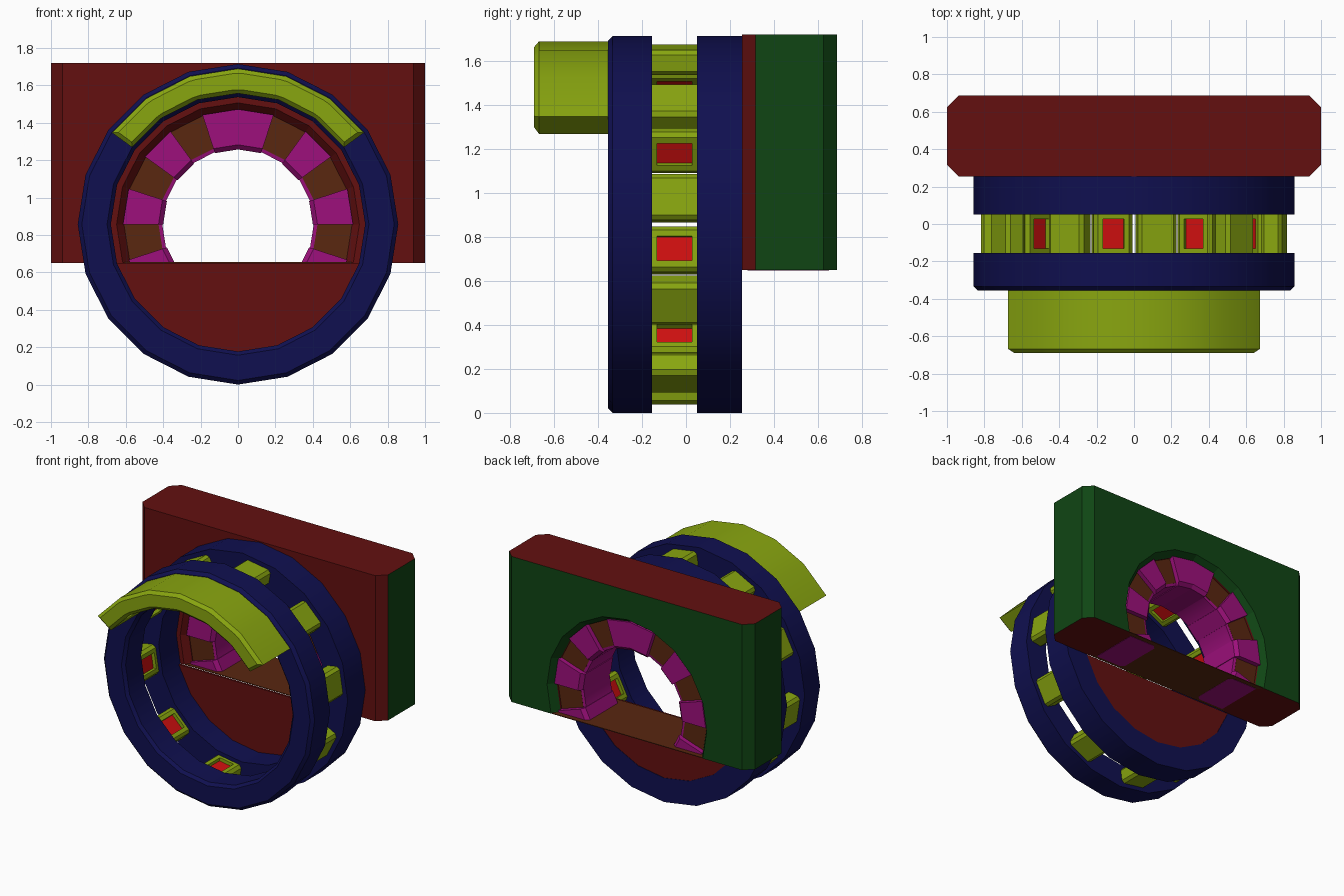
import bpy, bmesh, math
from mathutils import Matrix, Vector

if "Cube" in bpy.data.objects:
    bpy.data.objects.remove(bpy.data.objects["Cube"], do_unlink=True)

AXIS_Z = 0.857          # height of the ring axis
STEP = math.radians(18)  # all round parts have twenty sides
BASE = 0.65             # underside of the rear plate


def material(name, color):
    m = bpy.data.materials.new(name)
    m.use_nodes = True
    rgba = (*color, 1)
    m.diffuse_color = rgba
    m.node_tree.nodes["Principled BSDF"].inputs["Base Color"].default_value = rgba
    return m


NAVY = material("navy", (0.005, 0.005, 0.08))
DARK_RED = material("dark_red", (0.125, 0.005, 0.005))
GREEN = material("dark_green", (0.005, 0.06, 0.007))
LIME = material("olive_lime", (0.25, 0.38, 0.005))
MAGENTA = material("magenta", (0.34, 0.005, 0.2))
BROWN = material("brown", (0.1, 0.02, 0.005))
RED = material("red", (0.65, 0.005, 0.005))


def finish(name, bm, mats, smooth=False):
    bmesh.ops.recalc_face_normals(bm, faces=bm.faces)
    me = bpy.data.meshes.new(name)
    bm.to_mesh(me)
    bm.free()
    ob = bpy.data.objects.new(name, me)
    bpy.context.collection.objects.link(ob)
    for m in mats:
        me.materials.append(m)
    if smooth:
        bpy.ops.object.select_all(action='DESELECT')
        ob.select_set(True)
        bpy.context.view_layer.objects.active = ob
        bpy.ops.object.shade_smooth_by_angle(angle=math.radians(30))
    return ob


def sweep(profile, first=0, count=20):
    """Turn an (r, y) outline about the ring axis, from step first."""
    bm = bmesh.new()
    full = count == 20
    loops = []
    for i in range(count if full else count + 1):
        a = (first + i) * STEP
        loops.append([bm.verts.new((r * math.sin(a), y, AXIS_Z + r * math.cos(a)))
                      for r, y in profile])
    n = len(profile)
    for i in range(count):
        a, b = loops[i], loops[(i + 1) % len(loops)]
        for j in range(n):
            k = (j + 1) % n
            bm.faces.new((a[j], a[k], b[k], b[j]))
    if not full:
        bm.faces.new(loops[0])
        bm.faces.new(loops[-1])
    return bm


def clip(bm, z, keep_above):
    geom = bm.verts[:] + bm.edges[:] + bm.faces[:]
    cut = bmesh.ops.bisect_plane(bm, geom=geom, plane_co=(0, 0, z), plane_no=(0, 0, 1),
                                 clear_inner=keep_above, clear_outer=not keep_above)
    edges = [e for e in cut["geom_cut"] if isinstance(e, bmesh.types.BMEdge)]
    bmesh.ops.holes_fill(bm, edges=edges, sides=0)


def box(lo, hi):
    bm = bmesh.new()
    lo, hi = Vector(lo), Vector(hi)
    mat = Matrix.Translation((lo + hi) / 2) @ Matrix.Diagonal((*(hi - lo), 1))
    bmesh.ops.create_cube(bm, size=1, matrix=mat)
    return bm


def bevel_along(bm, axis, width):
    edges = [e for e in bm.edges
             if abs((e.verts[0].co - e.verts[1].co).normalized()[axis]) > 0.99]
    bmesh.ops.bevel(bm, geom=edges, offset=width, segments=1, affect='EDGES')


# Front and rear rings
front_profile = [(0.70, -0.355), (0.835, -0.355), (0.857, -0.333),
                 (0.857, -0.155), (0.68, -0.155), (0.68, -0.335)]
finish("front_ring", sweep(front_profile), [NAVY], True)
rear_profile = [(0.68, 0.05), (0.857, 0.05), (0.857, 0.255), (0.68, 0.255)]
finish("rear_ring", sweep(rear_profile), [NAVY], True)

# Ten spacer blocks between the rings, each with a recessed red pad inside
for i in range(10):
    bm = box((-0.105, -0.16, 0.70), (0.105, 0.055, 0.815))
    bevel_along(bm, 1, 0.02)
    inner = min(bm.faces, key=lambda f: f.calc_center_median().z)
    bmesh.ops.inset_individual(bm, faces=[inner], thickness=0.04)
    pad = bmesh.ops.extrude_discrete_faces(bm, faces=[inner])["faces"][0]
    bmesh.ops.translate(bm, verts=pad.verts, vec=(0, 0, 0.025))
    pad.material_index = 1
    turn = Matrix.Rotation(STEP * (2 * i + 0.5), 4, 'Y')
    bm.transform(Matrix.Translation((0, 0, AXIS_Z)) @ turn)
    finish(f"spacer_block_{i + 1}", bm, [LIME, RED])

# Curved hood over the front ring, with softened front edges and ends
bm = sweep([(0.70, -0.69), (0.832, -0.69), (0.832, -0.35), (0.70, -0.35)], -3, 6)
bm.normal_update()
rim = [e for e in bm.edges if all(v.co.y < -0.6 for v in e.verts)
       and any(len(f.verts) == 4 and f.normal.y > -0.5 for f in e.link_faces)]
bmesh.ops.recalc_face_normals(bm, faces=bm.faces)
bmesh.ops.bevel(bm, geom=rim, offset=0.022, segments=1, affect='EDGES')
finish("front_hood", bm, [LIME], True)

# Lower disc closing the rear ring
bm = bmesh.new()
bmesh.ops.create_circle(bm, cap_ends=True, segments=20, radius=0.682)
bm.transform(Matrix.Translation((0, 0.237, AXIS_Z)) @ Matrix.Rotation(math.pi / 2, 4, 'X'))
disc = bmesh.ops.extrude_face_region(bm, geom=bm.faces[:])
bmesh.ops.translate(bm, vec=(0, 0.015, 0),
                    verts=[v for v in disc["geom"] if isinstance(v, bmesh.types.BMVert)])
clip(bm, BASE, False)
finish("lower_disc", bm, [DARK_RED])

# Rear plate with a chamfered round opening
bm = box((-1, 0.255, BASE), (1, 0.687, 1.72))
bevel_along(bm, 2, 0.062)
plate = finish("rear_plate", bm, [DARK_RED, GREEN])
bm = sweep([(0, 0.2), (0.70, 0.2), (0.65, 0.254), (0.61, 0.30),
            (0.61, 0.63), (0.65, 0.688), (0.70, 0.75), (0, 0.75)])
bmesh.ops.remove_doubles(bm, verts=bm.verts, dist=0.0001)
bmesh.ops.dissolve_degenerate(bm, edges=bm.edges, dist=0.0001)
cutter = finish("opening_cutter", bm, [])
cutter.hide_render = True
mod = plate.modifiers.new("opening", 'BOOLEAN')
mod.operation, mod.solver, mod.object = 'DIFFERENCE', 'EXACT', cutter
graph = bpy.context.evaluated_depsgraph_get()
cut_mesh = bpy.data.meshes.new_from_object(plate.evaluated_get(graph))
plate.modifiers.clear()
plate.data = cut_mesh
bpy.data.objects.remove(cutter, do_unlink=True)
cut_mesh.materials.clear()
for m in (DARK_RED, GREEN):
    cut_mesh.materials.append(m)
for f in cut_mesh.polygons:
    side = abs(f.center.x) > 0.99
    f.material_index = int(f.normal.y > 0.3 or side)

# Arch of alternating magenta and brown blocks around the opening
magenta_profile = [(0.425, 0.28), (0.615, 0.28), (0.615, 0.65),
                   (0.425, 0.65), (0.40, 0.625), (0.40, 0.305)]
brown_profile = [(0.425, 0.305), (0.615, 0.305), (0.615, 0.615), (0.425, 0.615)]
lining_profile = [(0.405, 0.31), (0.43, 0.305), (0.43, 0.615), (0.405, 0.61)]
for i, (first, count) in enumerate([(-1, 2)] + [(s, 1) for s in (2, 4, 6, -3, -5, -7)]):
    bm = sweep(magenta_profile, first, count)
    clip(bm, BASE - 0.002, True)
    finish(f"arch_magenta_block_{i + 1}", bm, [MAGENTA])
for i, first in enumerate((1, 3, 5, -2, -4, -6)):
    finish(f"arch_brown_block_{i + 1}", sweep(brown_profile, first, 1), [BROWN])
bm = sweep(lining_profile, -7, 14)
clip(bm, BASE - 0.002, True)
finish("arch_lining", bm, [MAGENTA], True)

# Thin floor across the bottom of the opening
finish("opening_floor", box((-0.61, 0.256, BASE), (0.61, 0.686, BASE + 0.005)), [BROWN])
